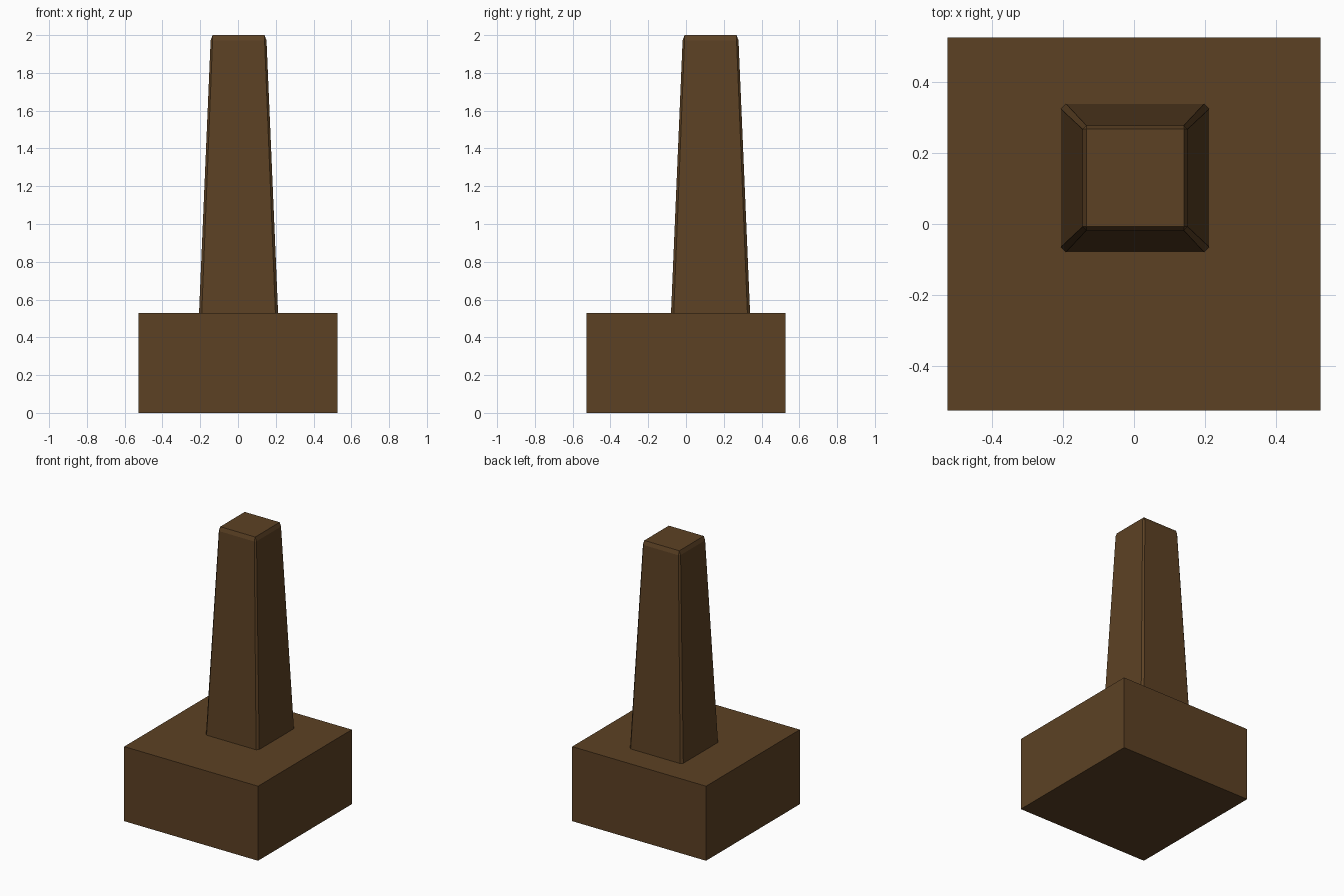
import bpy, bmesh

if "Cube" in bpy.data.objects:
    bpy.data.objects.remove(bpy.data.objects["Cube"])

wood = bpy.data.materials.new("dark_brown_wood")
wood.diffuse_color = (0.107, 0.053, 0.0176, 1)
wood.use_nodes = True
wood.node_tree.nodes["Principled BSDF"].inputs["Base Color"].default_value = wood.diffuse_color


def finish(name, bm):
    bmesh.ops.recalc_face_normals(bm, faces=bm.faces)
    mesh = bpy.data.meshes.new(name)
    bm.to_mesh(mesh)
    bm.free()
    mesh.materials.append(wood)
    bpy.context.collection.objects.link(bpy.data.objects.new(name, mesh))


def ring(bm, cx, cy, z, half, cut, top_square=False):
    """Square ring with cut corners."""
    h, c = half, half - cut
    pts = [(h, -c), (h, c), (c, h), (-c, h), (-h, c), (-h, -c), (-c, -h), (c, -h)]
    return [bm.verts.new((cx + x, cy + y, z)) for x, y in pts]


# Square base block
bm = bmesh.new()
bmesh.ops.create_cube(bm, size=1)
for v in bm.verts:
    v.co = (v.co.x * 1.053, v.co.y * 1.053, (v.co.z + 0.5) * 0.53)
finish("base_block", bm)

# Tapered post with bevelled corners, set towards the back
bm = bmesh.new()
cx, cy = 0.003, 0.13
low = ring(bm, cx, cy, 0.50, 0.2105, 0.0145)
high = ring(bm, cx, cy, 1.972, 0.148, 0.0105)
for i in range(8):
    j = (i + 1) % 8
    bm.faces.new((low[i], low[j], high[j], high[i]))
bm.faces.new(low)

# Flat top with a bevelled rim; corners close to small triangles
t = 0.1375
cap = [bm.verts.new((cx + sx * t, cy + sy * t, 2.0))
       for sx, sy in ((1, 1), (-1, 1), (-1, -1), (1, -1))]
bm.faces.new(cap)
for k in range(4):
    a, b = high[2 * k + 1], high[(2 * k + 2) % 8]
    bm.faces.new((a, b, cap[k]))
    bm.faces.new((b, high[(2 * k + 3) % 8], cap[(k + 1) % 4], cap[k]))
finish("tapered_post", bm)
